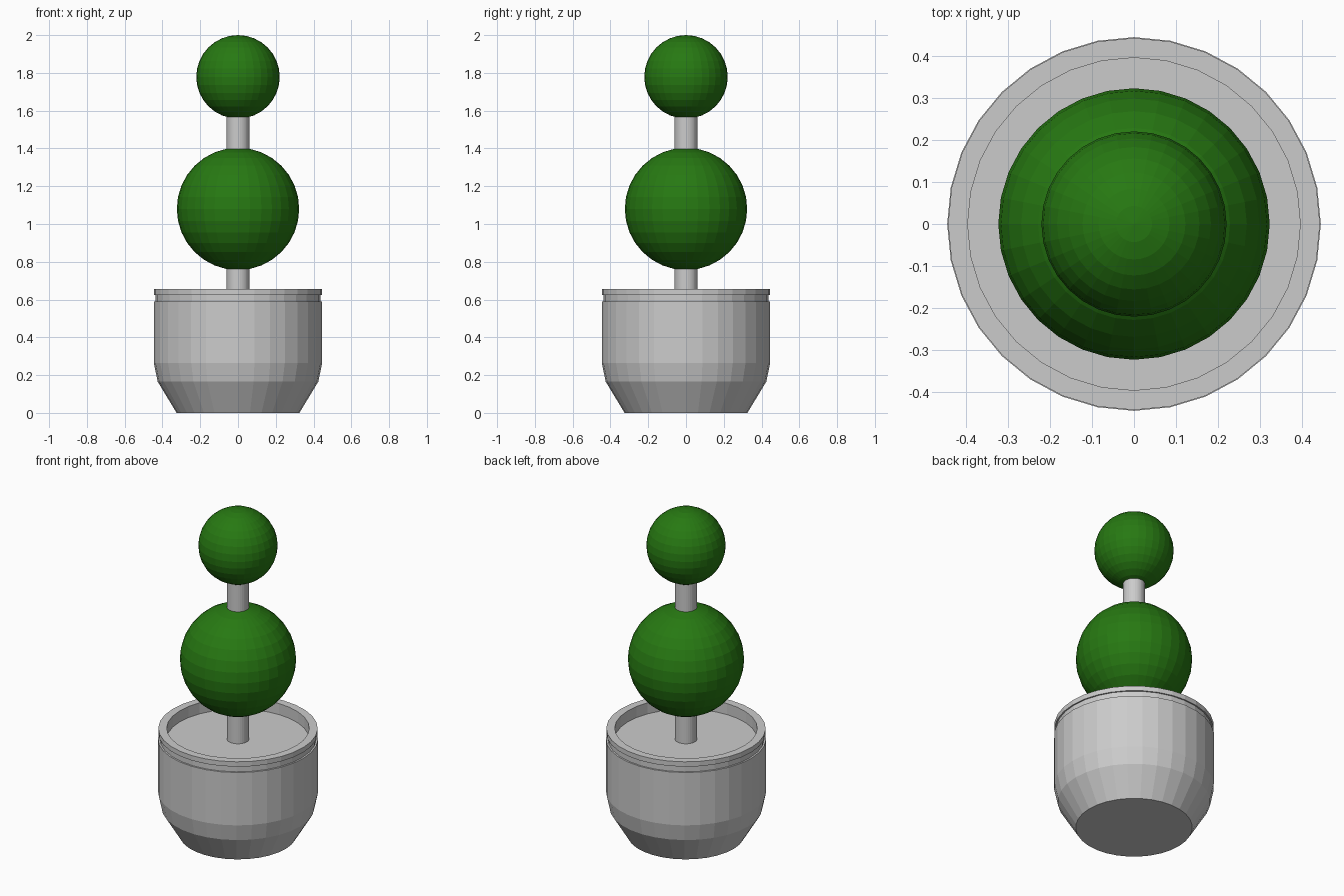
import bpy, bmesh, math

if "Cube" in bpy.data.objects:
    bpy.data.objects.remove(bpy.data.objects["Cube"])

def material(name, col):
    m = bpy.data.materials.new(name)
    m.diffuse_color = (*col, 1)
    m.use_nodes = True
    m.node_tree.nodes["Principled BSDF"].inputs["Base Color"].default_value = m.diffuse_color
    return m

grey = material("light grey", (0.6, 0.6, 0.6))
green = material("leaf green", (0.02, 0.19, 0.006))

def finish(name, bm, mat):
    bmesh.ops.recalc_face_normals(bm, faces=bm.faces)
    me = bpy.data.meshes.new(name)
    bm.to_mesh(me)
    bm.free()
    me.materials.append(mat)
    ob = bpy.data.objects.new(name, me)
    bpy.context.collection.objects.link(ob)
    return ob

def lathe(name, profile, mat, n=32):
    """Spin an (r, z) profile round z and cap both ends."""
    bm = bmesh.new()
    rings = [[bm.verts.new((r * math.cos(2 * math.pi * i / n),
                            r * math.sin(2 * math.pi * i / n), z))
              for i in range(n)] for r, z in profile]
    for a, b in zip(rings, rings[1:]):
        for i in range(n):
            j = (i + 1) % n
            bm.faces.new((a[i], a[j], b[j], b[i]))
    bm.faces.new(rings[0][::-1])
    bm.faces.new(rings[-1])
    return finish(name, bm, mat)

def ball(name, r, z):
    bm = bmesh.new()
    bmesh.ops.create_uvsphere(bm, u_segments=32, v_segments=16, radius=r)
    bmesh.ops.translate(bm, verts=bm.verts, vec=(0, 0, z))
    return finish(name, bm, green)

# Pot with rim groove, inner wall and soil surface
lathe("pot", [(0.325, 0), (0.425, 0.165), (0.446, 0.265), (0.446, 0.59),
              (0.436, 0.59), (0.436, 0.625), (0.444, 0.625), (0.444, 0.655),
              (0.397, 0.655), (0.397, 0.587)], grey)

# Trunk running up into the top ball
lathe("trunk", [(0.061, 0.587), (0.061, 1.6)], grey)

# Clipped foliage
ball("lower_foliage", 0.324, 1.08)
ball("upper_foliage", 0.221, 1.779)
